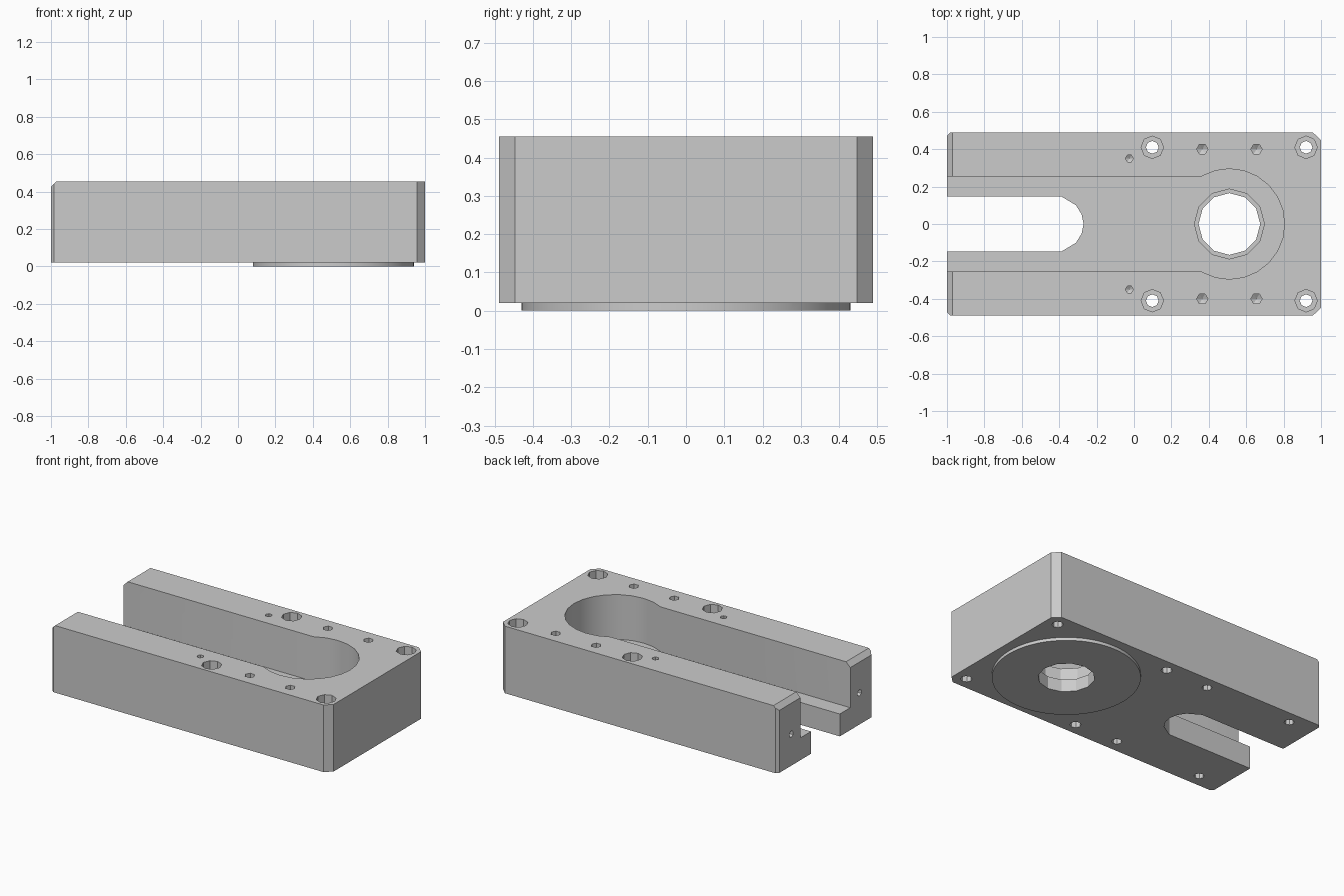
import bpy, bmesh
from math import sin, cos, pi, radians
from mathutils import Matrix

if "Cube" in bpy.data.objects:
    bpy.data.objects.remove(bpy.data.objects["Cube"])

BOTTOM, TOP, FLOOR = 0.02, 0.455, 0.165
HALF_WIDTH = 0.489

grey = bpy.data.materials.new("machined grey")
grey.use_nodes = True
colour = (0.6, 0.6, 0.6, 1)
grey.diffuse_color = colour
grey.node_tree.nodes["Principled BSDF"].inputs["Base Color"].default_value = colour


def make_object(name, bm):
    bmesh.ops.recalc_face_normals(bm, faces=bm.faces)
    mesh = bpy.data.meshes.new(name)
    bm.to_mesh(mesh)
    bm.free()
    mesh.materials.append(grey)
    obj = bpy.data.objects.new(name, mesh)
    bpy.context.collection.objects.link(obj)
    return obj


def prism(name, outline, z0, z1):
    bm = bmesh.new()
    face = bm.faces.new([bm.verts.new((x, y, z0)) for x, y in outline])
    moved = bmesh.ops.extrude_face_region(bm, geom=[face])["geom"]
    verts = [v for v in moved if isinstance(v, bmesh.types.BMVert)]
    bmesh.ops.translate(bm, verts=verts, vec=(0, 0, z1 - z0))
    return make_object(name, bm)


def circle(x, y, r, sides):
    return [(x + r * cos(2 * pi * i / sides), y + r * sin(2 * pi * i / sides))
            for i in range(sides)]


def mirrored(half):
    """Close an outline with its mirror image across y = 0."""
    return half + [(x, -y) for x, y in reversed(half) if abs(y) > 1e-6]


def drill(name, place, r, depth, sides):
    """Blind hole with a conical tip, bored along local -z from the surface."""
    bm = bmesh.new()
    rings = [[bm.verts.new((x, y, z)) for x, y in circle(0, 0, r, sides)]
             for z in (0.05, -depth)]
    tip = bm.verts.new((0, 0, -depth - r * 0.6))
    bm.faces.new(rings[0])
    for i in range(sides):
        j = (i + 1) % sides
        bm.faces.new((rings[0][i], rings[0][j], rings[1][j], rings[1][i]))
        bm.faces.new((rings[1][i], rings[1][j], tip))
    bm.transform(place)
    return make_object(name, bm)


def combine(target, tool, operation="DIFFERENCE"):
    mod = target.modifiers.new(tool.name, "BOOLEAN")
    mod.operation, mod.solver, mod.object = operation, "EXACT", tool
    bpy.context.view_layer.update()
    result = bpy.data.meshes.new_from_object(
        target.evaluated_get(bpy.context.evaluated_depsgraph_get()))
    target.modifiers.clear()
    target.data = result
    bpy.data.objects.remove(tool)


# Block with chamfered vertical corners
block = prism("mounting_block", mirrored(
    [(-1, 0.472), (-0.983, HALF_WIDTH), (0.957, HALF_WIDTH), (1, 0.447)]), BOTTOM, TOP)

# Round locating boss under the block
combine(block, prism("locating_boss", circle(0.51, 0, 0.43, 64), 0, 0.08), "UNION")

# Chamfer on the top edge of the open end
bevel = prism("end_chamfer", [(-1.05, 0.505), (-1.05, 0.375), (-0.92, 0.505)], -0.6, 0.6)
bevel.data.transform(Matrix.Rotation(pi / 2, 4, "X"))
combine(block, bevel)

# Keyhole pocket
arc = [(0.51 + 0.295 * cos(radians(a)), 0.295 * sin(radians(a))) for a in range(120, -1, -15)]
combine(block, prism("pocket", mirrored([(-1.2, 0.255), (0.362, 0.255)] + arc[1:]), FLOOR, 0.6))

# Round-ended slot through the floor
slot = [(-1.2, 0.148), (-0.39, 0.148), (-0.31, 0.1), (-0.28, 0.052), (-0.27, 0)]
combine(block, prism("slot", mirrored(slot), -0.1, 0.3))

# Stepped central bore
combine(block, prism("bore", circle(0.51, 0, 0.165, 12), -0.1, 0.3))
combine(block, prism("bore_recess", circle(0.51, 0, 0.187, 12), 0.08, 0.3))

down = Matrix.Rotation(pi, 4, "X")
for side in (-1, 1):
    # Counterbored bolt holes
    for x in (0.098, 0.92):
        combine(block, prism("bolt_hole", circle(x, side * 0.41, 0.034, 8), -0.1, 0.6))
        combine(block, prism("counterbore", circle(x, side * 0.41, 0.06, 8), 0.33, 0.6))
    # Tapped holes and dowel holes in the top
    for x, y, r, depth in ((0.365, 0.4, 0.03, 0.15), (0.655, 0.4, 0.03, 0.15),
                           (-0.025, 0.35, 0.021, 0.1)):
        combine(block, drill("top_hole", Matrix.Translation((x, side * y, TOP)), r, depth, 6))
    # Blind holes in the underside
    for x in (-0.21, -0.83):
        combine(block, drill("bottom_hole",
                             Matrix.Translation((x, side * 0.405, BOTTOM)) @ down, 0.03, 0.15, 8))
    # Small hole in the end of each arm
    combine(block, drill("end_hole", Matrix.Translation((-1, side * 0.35, 0.225))
                         @ Matrix.Rotation(-pi / 2, 4, "Y"), 0.021, 0.1, 6))

# Smooth the round walls, keep edges sharp
bpy.ops.object.select_all(action="DESELECT")
block.select_set(True)
bpy.context.view_layer.objects.active = block
bpy.ops.object.shade_smooth_by_angle(angle=radians(28))
